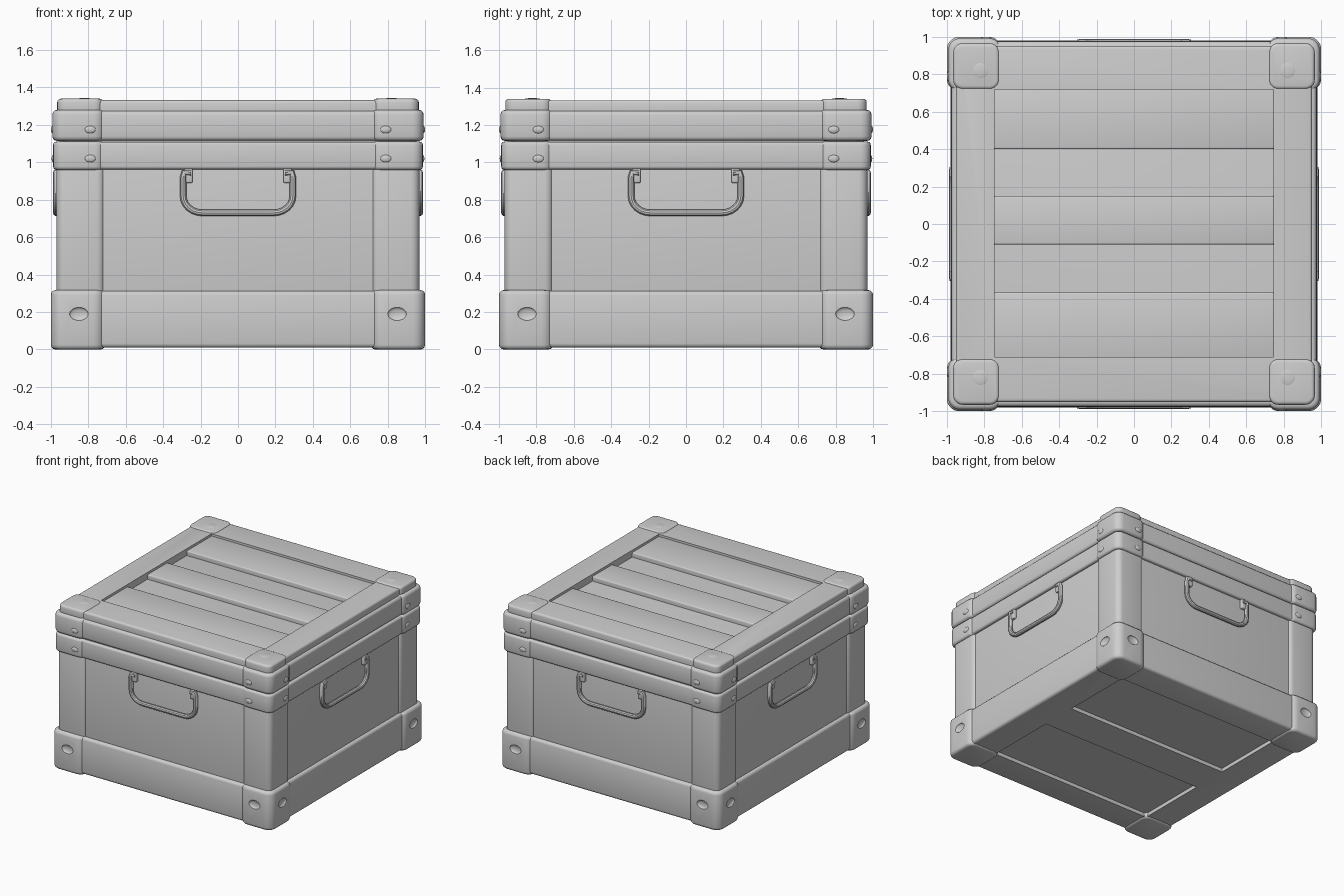
import bpy, bmesh, math
from mathutils import Matrix, Vector

if "Cube" in bpy.data.objects:
    bpy.data.objects.remove(bpy.data.objects["Cube"])

grey = bpy.data.materials.new("light_grey")
grey.diffuse_color = (0.62, 0.62, 0.62, 1)
grey.use_nodes = True
grey.node_tree.nodes["Principled BSDF"].inputs["Base Color"].default_value = grey.diffuse_color


def add_object(name, bm):
    me = bpy.data.meshes.new(name)
    bm.to_mesh(me)
    bm.free()
    me.materials.append(grey)
    ob = bpy.data.objects.new(name, me)
    bpy.context.collection.objects.link(ob)
    return ob


def activate(ob):
    bpy.ops.object.select_all(action='DESELECT')
    ob.select_set(True)
    bpy.context.view_layer.objects.active = ob


def smooth(ob):
    activate(ob)
    bpy.ops.object.shade_smooth_by_angle(angle=math.radians(35))


def box_mesh(lo, hi, upright=0.0):
    """Box between two corners, optionally with rounded upright edges."""
    bm = bmesh.new()
    lo, hi = Vector(lo), Vector(hi)
    bmesh.ops.create_cube(bm, size=1, matrix=Matrix.Translation((lo + hi) / 2)
                          @ Matrix.Diagonal((*(hi - lo), 1)))
    if upright:
        edges = [e for e in bm.edges
                 if abs(e.verts[0].co.z - e.verts[1].co.z) > 1e-4]
        bmesh.ops.bevel(bm, geom=edges, offset=upright, segments=5,
                        profile=0.5, affect='EDGES')
    return bm


def apply_modifiers(ob):
    activate(ob)
    for mod in list(ob.modifiers):
        bpy.ops.object.modifier_apply(modifier=mod.name)


def box(name, lo, hi, bevel=0.015, upright=0.0, cutters=(), mirror=False):
    """Rounded block with optional cuts, optionally mirrored to four corners."""
    ob = add_object(name, box_mesh(lo, hi, upright))
    if bevel:
        b = ob.modifiers.new("bevel", 'BEVEL')
        b.width, b.segments = bevel, 3
        b.limit_method, b.angle_limit = 'ANGLE', math.radians(40)
    for c in cutters:
        m = ob.modifiers.new("cut", 'BOOLEAN')
        m.operation, m.object, m.solver = 'DIFFERENCE', c, 'EXACT'
    if mirror:
        four_corners(ob)
    apply_modifiers(ob)
    for c in cutters:
        bpy.data.objects.remove(c)
    smooth(ob)
    return ob


def four_corners(ob):
    m = ob.modifiers.new("mirror", 'MIRROR')
    m.use_axis = (True, True, False)
    m.use_mirror_merge = False


def ball(bm, centre, size):
    bmesh.ops.create_uvsphere(bm, u_segments=20, v_segments=12, radius=1,
                              matrix=Matrix.Translation(centre)
                              @ Matrix.Diagonal((*size, 1)))


def square_slab(name, half, z0, z1, bevel, upright=0.05, cutters=()):
    return box(name, (-half, -half, z0), (half, half, z1), bevel, upright, cutters)


def cutter(lo, hi):
    ob = add_object("cutter", box_mesh(lo, hi))
    ob.hide_render = True
    return ob


# Main walls and corner posts
square_slab("body_walls", 0.953, 0.15, 1.2, 0.01)
box("corner_posts", (0.71, 0.71, 0.2), (0.97, 0.97, 1.05), 0.008, 0.045, mirror=True)

# Base with two sunken panels underneath
square_slab("base_band", 0.98, 0.01, 0.312, 0.022, 0.05,
            [cutter((-0.74, 0.15, -0.1), (0.74, 0.74, 0.04)),
             cutter((-0.74, -0.74, -0.1), (0.74, -0.15, 0.04))])

# Base corner guards with a dimple and a shallow groove on each outer face
dimples = bmesh.new()
ball(dimples, (0.85, 1.0, 0.19), (0.05, 0.015, 0.035))
ball(dimples, (1.0, 0.85, 0.19), (0.015, 0.05, 0.035))
dimple_cutter = add_object("dimple_cutter", dimples)
dimple_cutter.hide_render = True
box("base_corner_guards", (0.71, 0.71, 0.0), (1.0, 1.0, 0.317), 0.025, 0.065,
    [dimple_cutter], mirror=True)

# Rim of the body and lid side bands, split by the closing seam
square_slab("body_rim", 0.978, 0.963, 1.11, 0.016)
square_slab("lid_band", 0.975, 1.116, 1.275, 0.022)
box("rim_corner_guards", (0.71, 0.71, 0.96), (0.988, 0.988, 1.111),
    0.018, 0.055, mirror=True)
box("lid_corner_guards", (0.71, 0.71, 1.115), (0.992, 0.992, 1.28),
    0.024, 0.06, mirror=True)

# Lid top frame around a sunken slatted panel
square_slab("lid_frame", 0.952, 1.24, 1.332, 0.016, 0.05,
            [cutter((-0.745, -0.71, 1.2), (0.745, 0.72, 1.4))])
box("lid_cap_corners", (0.72, 0.72, 1.25), (0.966, 0.966, 1.34),
    0.018, 0.05, mirror=True)
for i, (y0, y1) in enumerate([(-0.72, -0.365), (-0.11, 0.15), (0.4, 0.73)]):
    box("lid_slat_%d" % (i + 1), (-0.75, y0, 1.25), (0.75, y1, 1.314), 0.01)

# Rivets on the lid and rim corners
rivets = bmesh.new()
for z, face in ((1.02, 0.986), (1.175, 0.99)):
    ball(rivets, (0.79, face, z), (0.03, 0.01, 0.02))
    ball(rivets, (face, 0.79, z), (0.01, 0.03, 0.02))
ball(rivets, (0.82, 0.82, 1.337), (0.045, 0.045, 0.007))
rivet_ob = add_object("corner_rivets", rivets)
four_corners(rivet_ob)
apply_modifiers(rivet_ob)
smooth(rivet_ob)

# Carrying handle on each of the four sides
half_path = [(0.25, 0.945), (0.288, 0.945), (0.293, 0.92), (0.293, 0.83)]
for k in range(7):
    a = math.radians(k * 15)
    half_path.append((0.19 + 0.103 * math.cos(a), 0.82 - 0.09 * math.sin(a)))
path = half_path + [(-x, z) for x, z in reversed(half_path)]
for i, side in enumerate(("front", "right", "back", "left")):
    turn = Matrix.Rotation(i * math.pi / 2, 4, 'Z')
    cu = bpy.data.curves.new(side + "_handle", 'CURVE')
    cu.dimensions = '3D'
    cu.bevel_depth, cu.bevel_resolution, cu.use_fill_caps = 0.018, 3, True
    sp = cu.splines.new('POLY')
    sp.points.add(len(path) - 1)
    for p, (x, z) in zip(sp.points, path):
        p.co = (*(turn @ Vector((x, -0.97, z))), 1)
    cu.materials.append(grey)
    ob = bpy.data.objects.new(side + "_handle", cu)
    bpy.context.collection.objects.link(ob)
    activate(ob)
    bpy.ops.object.convert(target='MESH')
    smooth(bpy.context.view_layer.objects.active)

    # Hinge tabs that hold the handle ends
    for s, label in ((-1, "left"), (1, "right")):
        tab = box("%s_handle_%s_tab" % (side, label),
                  (s * 0.265 - 0.022, -0.978, 0.89), (s * 0.265 + 0.022, -0.94, 0.968), 0.008)
        tab.data.transform(turn)
